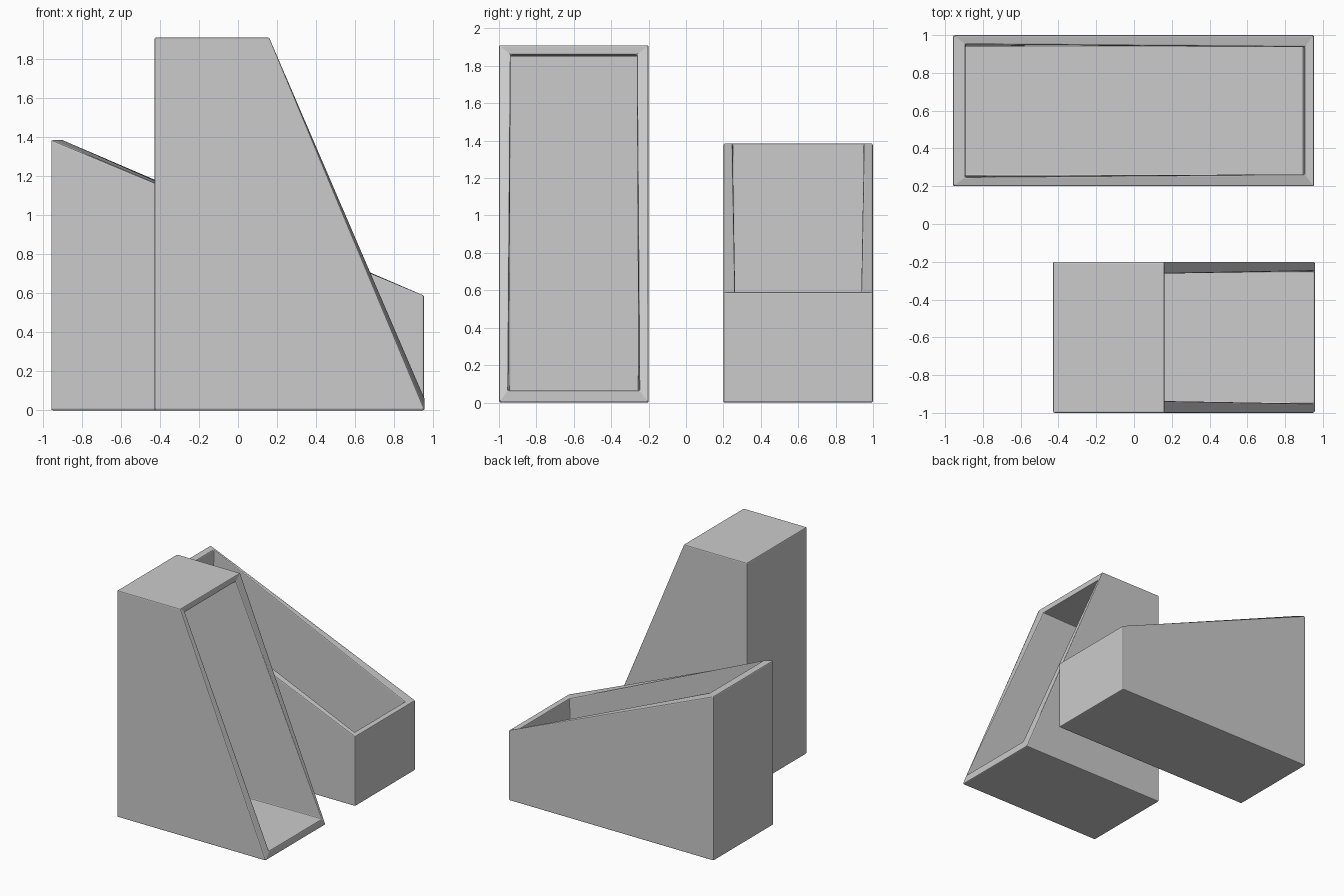
import bpy, bmesh

if "Cube" in bpy.data.objects:
    bpy.data.objects.remove(bpy.data.objects["Cube"])

# Side outline of the holder lying on its long back: (along, up)
PROFILE = [(0, 0), (1.91, 0), (1.91, 0.59), (0, 1.385)]


def file_holder(name, outline, y0, y1):
    """Box with the sloping side (outline points 2-3) left open."""
    bm = bmesh.new()
    a = [bm.verts.new((x, y0, z)) for x, z in outline]
    b = [bm.verts.new((x, y1, z)) for x, z in outline]
    bm.faces.new(a)
    bm.faces.new(b)
    sides = [bm.faces.new((a[i], a[(i + 1) % 4], b[(i + 1) % 4], b[i])) for i in range(4)]
    bmesh.ops.recalc_face_normals(bm, faces=bm.faces)
    bmesh.ops.delete(bm, geom=[sides[2]], context='FACES_ONLY')
    mesh = bpy.data.meshes.new(name)
    bm.to_mesh(mesh)
    bm.free()
    ob = bpy.data.objects.new(name, mesh)
    bpy.context.collection.objects.link(ob)
    # Wall thickness, then slightly softened edges
    wall = ob.modifiers.new("wall", 'SOLIDIFY')
    wall.thickness = 0.055
    wall.offset = -1
    wall.use_even_offset = True
    soft = ob.modifiers.new("soft_edges", 'BEVEL')
    soft.width = 0.008
    soft.segments = 2
    soft.limit_method = 'ANGLE'
    return ob


# Holder lying on its back, opening upward
file_holder("lying_file_holder", [(u - 0.957, v) for u, v in PROFILE], 0.2, 1.0)
# Same holder standing upright, opening to the right
file_holder("standing_file_holder", [(v - 0.428, u) for u, v in PROFILE], -1.0, -0.2)
